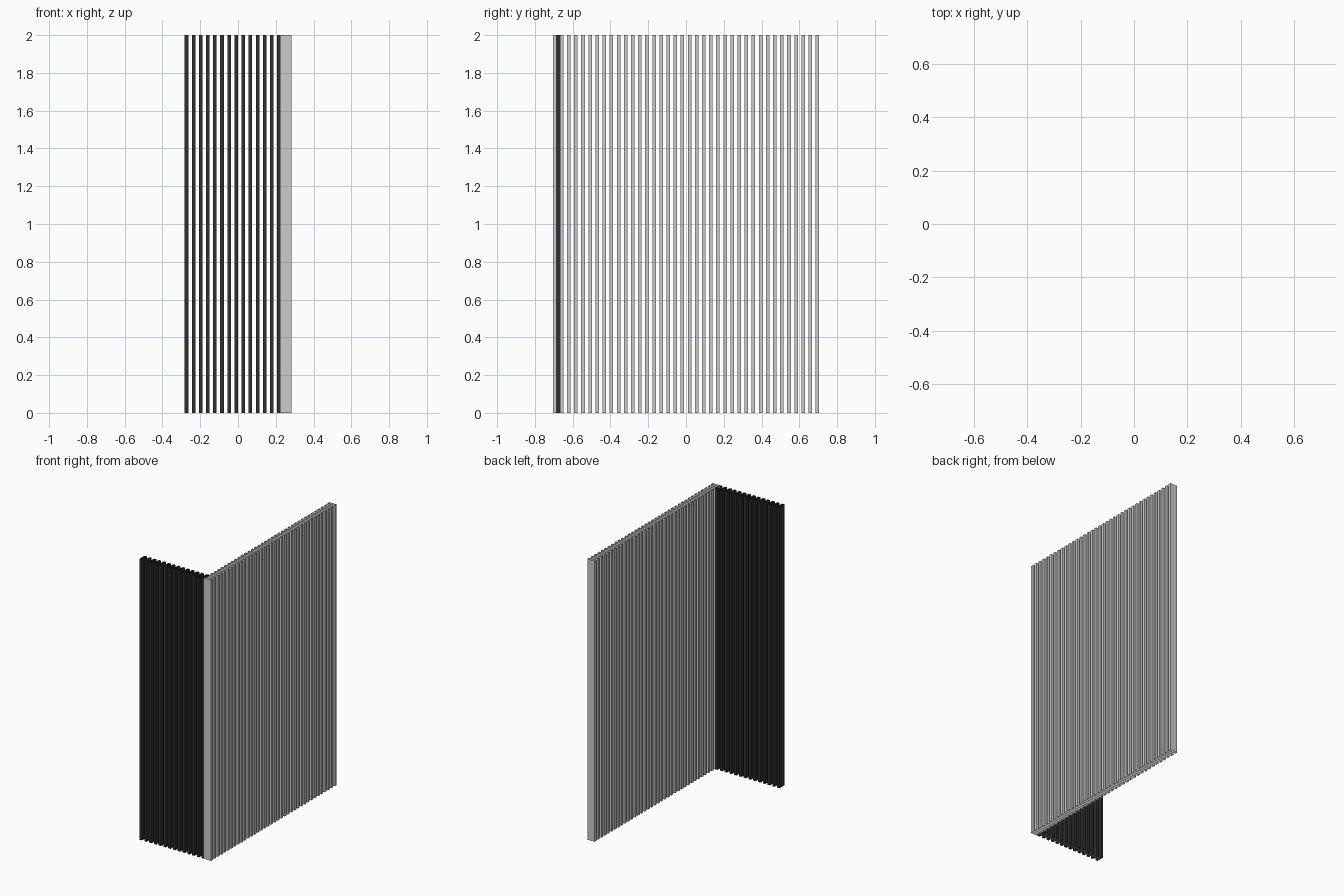
import bpy, bmesh

if "Cube" in bpy.data.objects:
    bpy.data.objects.remove(bpy.data.objects["Cube"])

PITCH = 0.0376          # spacing of slats
W = PITCH / 2           # slat thickness
D = PITCH * 1.5         # slat depth
H = 2.0
X0, Y0 = -PITCH * 7.5, -PITCH * 18.75   # front left corner

dark = bpy.data.materials.new("dark_slats")
dark.diffuse_color = (0.03, 0.03, 0.03, 1)
dark.use_nodes = True
dark.node_tree.nodes["Principled BSDF"].inputs["Base Color"].default_value = dark.diffuse_color


def slat_row(name, count, start, step, size, mat=None):
    """Row of open-ended rectangular tubes standing on the floor."""
    bm = bmesh.new()
    for i in range(count):
        x, y = start[0] + i * step[0], start[1] + i * step[1]
        ring = [(x, y), (x + size[0], y), (x + size[0], y + size[1]), (x, y + size[1])]
        low = [bm.verts.new((a, b, 0)) for a, b in ring]
        top = [bm.verts.new((a, b, H)) for a, b in ring]
        for k in range(4):
            n = (k + 1) % 4
            bm.faces.new((low[k], low[n], top[n], top[k]))
    mesh = bpy.data.meshes.new(name)
    bm.to_mesh(mesh)
    bm.free()
    if mat:
        mesh.materials.append(mat)
    bpy.context.collection.objects.link(bpy.data.objects.new(name, mesh))


# short dark screen along the front
slat_row("front_slats", 14, (X0, Y0), (PITCH, 0), (W, D), dark)
# long grey screen along the right side
slat_row("side_slats", 38, (-X0 - D, Y0), (0, PITCH), (D, W))
